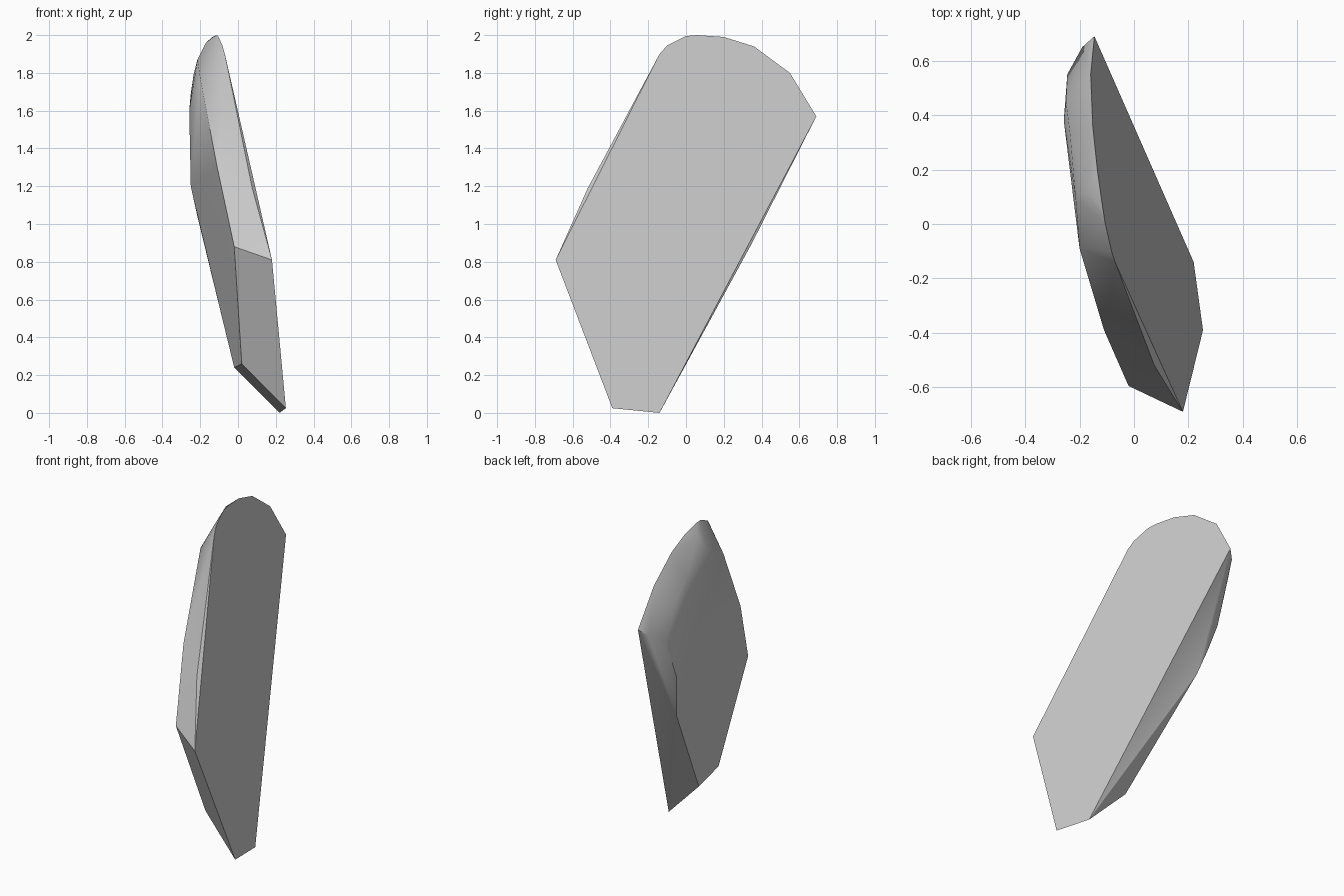
import bpy
import bmesh
import math

cube = bpy.data.objects.get("Cube")
if cube:
    bpy.data.objects.remove(cube, do_unlink=True)

# Material
stone = bpy.data.materials.new("pale grey stone")
stone.use_nodes = True
grey = (0.6, 0.6, 0.6, 1)
stone.diffuse_color = grey
stone.node_tree.nodes["Principled BSDF"].inputs["Base Color"].default_value = grey


def on_split_face(y, z):
    """Place an outline point on the flat, tilted left face."""
    return (0.198 - 0.152 * (y + z), y, z)


# Outline of the flat split face
split_outline = [(-0.69, 0.81), (-0.39, 0.025), (-0.14, 0), (0.69, 1.57),
                 (0.55, 1.80), (0.36, 1.94), (0.2, 1.99), (0.06, 2),
                 (0, 1.995), (-0.1, 1.945), (-0.14, 1.9)]

# Corners of the chipped front edge
front_corners = [(-0.02, -0.595, 0.88), (0.02, -0.355, 0.26),
                 (0.075, -0.52, 1.19), (-0.11, -0.39, 1.3)]

# Corners of the worn right face, from the foot round to the top
worn_corners = [(-0.02, -0.10, 0.24), (-0.05, -0.02, 0.37), (-0.18, 0.35, 0.90),
                (-0.215, 0.40, 1.04), (-0.25, 0.45, 1.2), (-0.245, 0.55, 1.47),
                (-0.19, 0.65, 1.53), (-0.258, 0.38, 1.6), (-0.25, 0.45, 1.69),
                (-0.235, 0.33, 1.79), (-0.215, 0.1, 1.87), (-0.2, -0.09, 1.77),
                (-0.17, 0.12, 1.96)]

# Wrap the corners into one solid shard
bm = bmesh.new()
for point in [on_split_face(*p) for p in split_outline] + front_corners + worn_corners:
    bm.verts.new(point)
hull = bmesh.ops.convex_hull(bm, input=bm.verts)
loose = [v for v in bm.verts if not v.link_faces]
bmesh.ops.delete(bm, geom=loose, context='VERTS')
bmesh.ops.dissolve_limit(bm, angle_limit=math.radians(1),
                         verts=bm.verts, edges=bm.edges)
bmesh.ops.recalc_face_normals(bm, faces=bm.faces)

mesh = bpy.data.meshes.new("stone_shard")
bm.to_mesh(mesh)
bm.free()
mesh.materials.append(stone)
shard = bpy.data.objects.new("stone_shard", mesh)
bpy.context.collection.objects.link(shard)

# Soft chips, crisp main edges
bpy.context.view_layer.objects.active = shard
shard.select_set(True)
bpy.ops.object.shade_smooth_by_angle(angle=math.radians(30))
